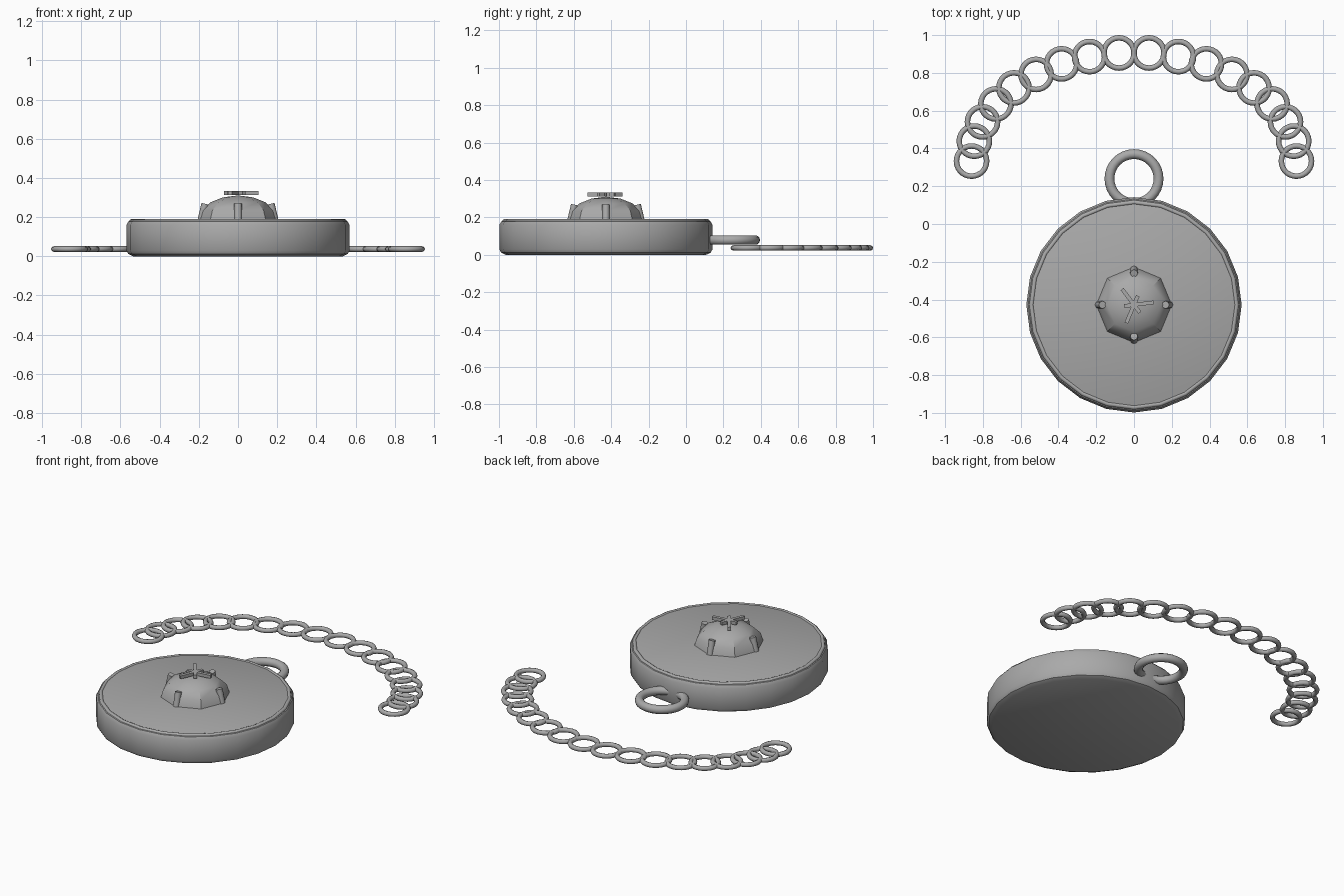
import bpy, math
from mathutils import Vector

if "Cube" in bpy.data.objects:
    bpy.data.objects.remove(bpy.data.objects["Cube"], do_unlink=True)

# Single metal colour
metal = bpy.data.materials.new("grey_metal")
metal.use_nodes = True
GREY = (0.4, 0.4, 0.4, 1)
metal.diffuse_color = GREY
metal.node_tree.nodes["Principled BSDF"].inputs["Base Color"].default_value = GREY

CY = -0.428  # pendant centre on y


def finish(name, angle=40):
    ob = bpy.context.object
    ob.name = name
    ob.data.materials.clear()
    ob.data.materials.append(metal)
    bpy.ops.object.shade_smooth_by_angle(angle=math.radians(angle))
    return ob


def lathe(name, profile, sides, angle):
    """Revolve (radius, z) points; close the ends with flat caps or a tip."""
    verts, faces, rings = [], [], []
    for r, z in profile:
        n = sides if r > 0 else 1
        rings.append([len(verts) + i for i in range(n)])
        for i in range(n):
            a = math.tau * i / sides
            verts.append((r * math.cos(a), r * math.sin(a), z))
    for lo, hi in zip(rings, rings[1:]):
        for i in range(sides):
            j = (i + 1) % sides
            if len(hi) == 1:
                faces.append((lo[i], lo[j], hi[0]))
            else:
                faces.append((lo[i], lo[j], hi[j], hi[i]))
    faces.append(rings[0][::-1])
    if len(rings[-1]) > 1:
        faces.append(rings[-1])
    mesh = bpy.data.meshes.new(name)
    mesh.from_pydata(verts, [], faces)
    ob = bpy.data.objects.new(name, mesh)
    bpy.context.collection.objects.link(ob)
    ob.location = (0, CY, 0)
    bpy.ops.object.select_all(action="DESELECT")
    bpy.context.view_layer.objects.active = ob
    ob.select_set(True)
    return finish(name, angle)


def ring(name, loc, major, minor, segs=28, sides=8):
    bpy.ops.mesh.primitive_torus_add(location=loc, major_radius=major, minor_radius=minor,
                                     major_segments=segs, minor_segments=sides)
    return finish(name, 60)


# Disc body with chamfered edges, and the rim around its top
lathe("pendant_disc", [(0.535, 0), (0.56, 0.012), (0.57, 0.03), (0.57, 0.16),
                       (0.56, 0.178), (0.54, 0.186)], 24, 35)
ring("top_rim", (0, CY, 0.179), 0.543, 0.012, 24)

# Faceted domed stone
lathe("stone", [(0.2, 0.185), (0.185, 0.235), (0.142, 0.275), (0.077, 0.301), (0, 0.311)], 8, 30)

# Four prongs leaning in against the stone
for i in range(4):
    a = i * math.pi / 2
    out = Vector((math.cos(a), math.sin(a), 0))
    foot = out * 0.187 + Vector((0, CY, 0.183))
    tip = out * 0.167 + Vector((0, CY, 0.268))
    axis = tip - foot
    bpy.ops.mesh.primitive_cylinder_add(vertices=8, radius=0.02, depth=axis.length,
                                        location=(foot + tip) / 2,
                                        rotation=axis.to_track_quat("Z", "Y").to_euler())
    finish("prong_%d" % (i + 1), 50)

# Three crossing bars on top of the stone
for i in range(3):
    a = math.radians(7 + 120 * i)
    bpy.ops.mesh.primitive_cube_add(size=1, rotation=(0, 0, a),
                                    location=(0.026 * math.cos(a), CY + 0.026 * math.sin(a), 0.323))
    bar = finish("star_bar_%d" % (i + 1), 30)
    bar.scale = (0.156, 0.02, 0.02)

# Hanging loop at the back of the disc
ring("hanging_loop", (0, 0.24, 0.079), 0.13, 0.026, 32, 10)

# Chain links laid flat along half an ellipse
LINKS = 18
for i in range(LINKS):
    t = math.pi * i / (LINKS - 1)
    ring("chain_link_%02d" % (i + 1), (0.86 * math.cos(t), 0.333 + 0.575 * math.sin(t), 0.037),
         0.08, 0.0145)
